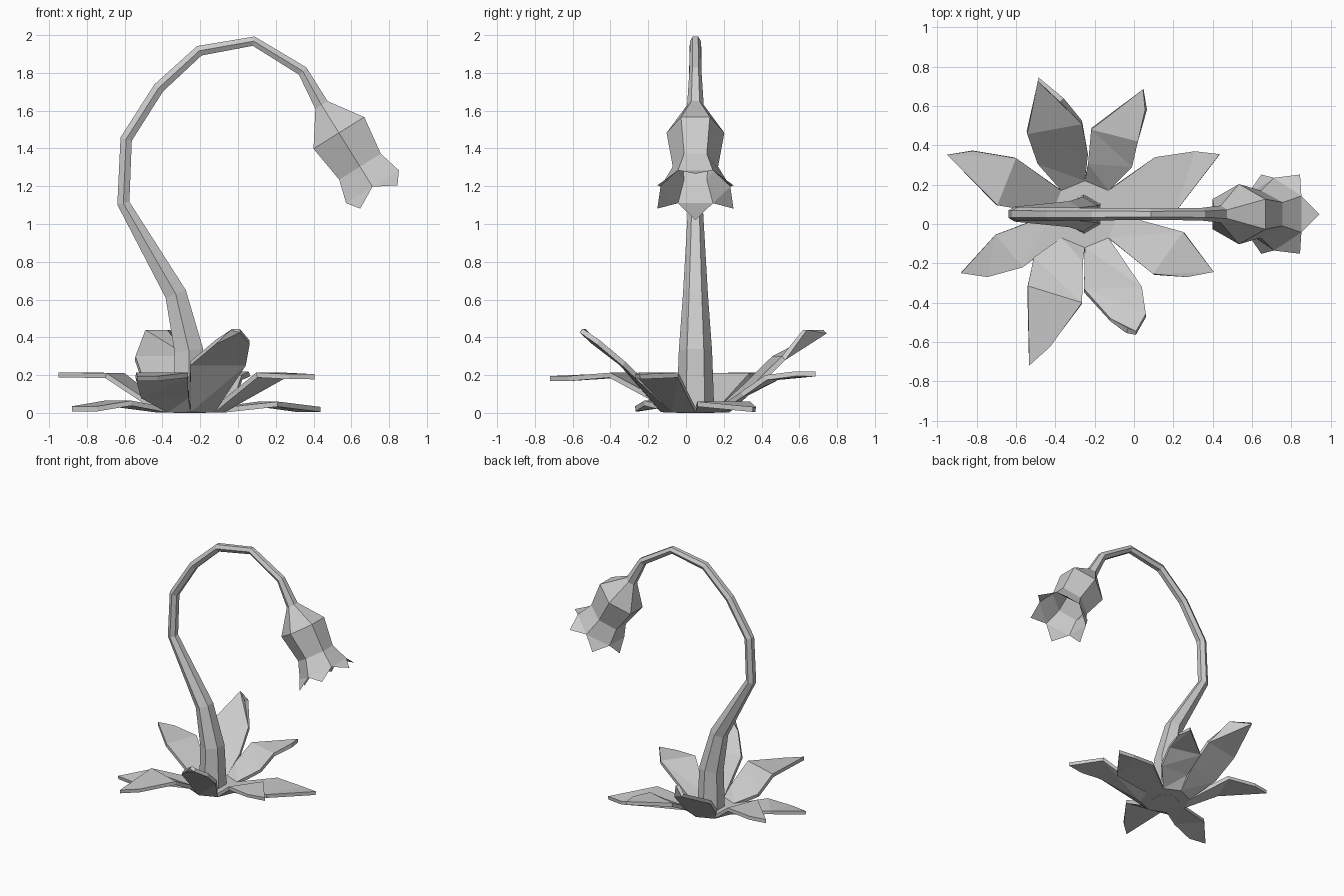
import bpy, bmesh
from math import sin, cos, pi
from mathutils import Vector

if "Cube" in bpy.data.objects:
    bpy.data.objects.remove(bpy.data.objects["Cube"])

Y0 = 0.05          # the stem and flower lie in the plane y = Y0
SIDES = 6


def finish(bm, name, recalc=True):
    if recalc:
        bmesh.ops.recalc_face_normals(bm, faces=bm.faces)
    me = bpy.data.meshes.new(name)
    bm.to_mesh(me)
    bm.free()
    ob = bpy.data.objects.new(name, me)
    bpy.context.collection.objects.link(ob)
    return ob


def ring(bm, c, t, ru, rv, shift=0.5):
    """Six points around c=(x, z), square to the direction t."""
    u = Vector((-t.y, t.x))
    out = []
    for k in range(SIDES):
        a = 2 * pi * (k + shift) / SIDES
        p = Vector(c) + u * ru * cos(a)
        out.append(bm.verts.new((p.x, Y0 + rv * sin(a), p.y)))
    return out


def bridge(bm, a, b):
    for k in range(SIDES):
        j = (k + 1) % SIDES
        bm.faces.new((a[k], a[j], b[j], b[k]))


AXIS = Vector((0.304, -0.487)).normalized()   # direction the bell hangs
NECK = Vector((0.442, 1.63))

# Stem: tapered six-sided tube along an arching path (x, z, radius)
path = [(-0.255, 0.0, 0.1), (-0.26, 0.33, 0.088), (-0.33, 0.63, 0.066),
        (-0.607, 1.11, 0.038), (-0.592, 1.45, 0.036), (-0.42, 1.72, 0.034),
        (-0.205, 1.917, 0.032), (0.083, 1.968, 0.029), (0.342, 1.81, 0.032),
        (NECK.x, NECK.y, 0.044)]
pts = [Vector(p[:2]) for p in path]
bm = bmesh.new()
rings = []
for i, (x, z, r) in enumerate(path):
    if i == 0:
        t = Vector((0, 1))
    elif i == len(path) - 1:
        t = AXIS
    else:
        t = ((pts[i] - pts[i - 1]).normalized() + (pts[i + 1] - pts[i]).normalized()).normalized()
    rings.append(ring(bm, (x, z), t, r, r))
bm.faces.new(rings[0])
for a, b in zip(rings, rings[1:]):
    bridge(bm, a, b)
finish(bm, "stem")

# Bell flower: rings along the axis (distance, in-plane radius, side radius)
bm = bmesh.new()
rings = [ring(bm, NECK + AXIS * d, AXIS, ru, rv)
         for d, ru, rv in [(0, .044, .044), (.174, .183, .153), (.385, .15, .12), (.51, .19, .185)]]
for a, b in zip(rings, rings[1:]):
    bridge(bm, a, b)
# petal tips between the valleys of the rim
tips = ring(bm, NECK + AXIS * 0.574, AXIS, 0.2326, 0.2326, 0)
rim = rings[-1]
for k in range(SIDES):
    bm.faces.new((rim[k - 1], rim[k], tips[k]))
finish(bm, "bell_flower")

# Leaf rosette: octagonal base plate with a leaf growing from each edge
bm = bmesh.new()
base = [bm.verts.new((-0.25 + .17 * cos(k * pi / 4), 0.05 + .17 * sin(k * pi / 4), 0.028)) for k in range(8)]
bm.faces.new(base)


def leaf(k, *rows):
    """Rows of (x, y, x, y, z): clockwise side then counter-clockwise side."""
    a, b = base[k], base[(k + 1) % 8]
    for x1, y1, x2, y2, z in rows:
        c, d = bm.verts.new((x1, y1, z)), bm.verts.new((x2, y2, z))
        bm.faces.new((a, c, d))
        bm.faces.new((a, d, b))
        a, b = c, d


# low leaves, right and left
leaf(0, (.21, .06, .107, .34, .06), (.436, .355, .31, .37, .032))
leaf(4, (-.705, -.055, -.565, -.22, .065), (-.88, -.25, -.745, -.27, .035))
# half-raised leaves, all around
leaf(1, (-.01, .29, -.234, .305, .11), (.02, .42, -.218, .48, .2), (.056, .58, .046, .685, .22))
leaf(3, (-.60, .335, -.695, .095, .21), (-.82, .372, -.95, .352, .215))
leaf(5, (-.51, -.17, -.26, -.19, .1), (-.54, -.315, -.264, -.40, .213), (-.533, -.72, -.426, -.624, .195))
leaf(7, (.096, -.254, .25, -.04, .213), (.27, -.27, .406, -.244, .205))
# upright leaves, back and front
leaf(2, (-.234, .355, -.49, .305, .15), (-.264, .508, -.543, .457, .3), (-.376, .62, -.49, .727, .44))
leaf(6, (-.254, -.33, .04, -.32, .27), (-.12, -.48, .06, -.457, .385), (-.03, -.53, .01, -.545, .445))
rosette = finish(bm, "leaf_rosette", recalc=False)
mod = rosette.modifiers.new("thickness", 'SOLIDIFY')
mod.thickness = 0.027
mod.offset = -1
